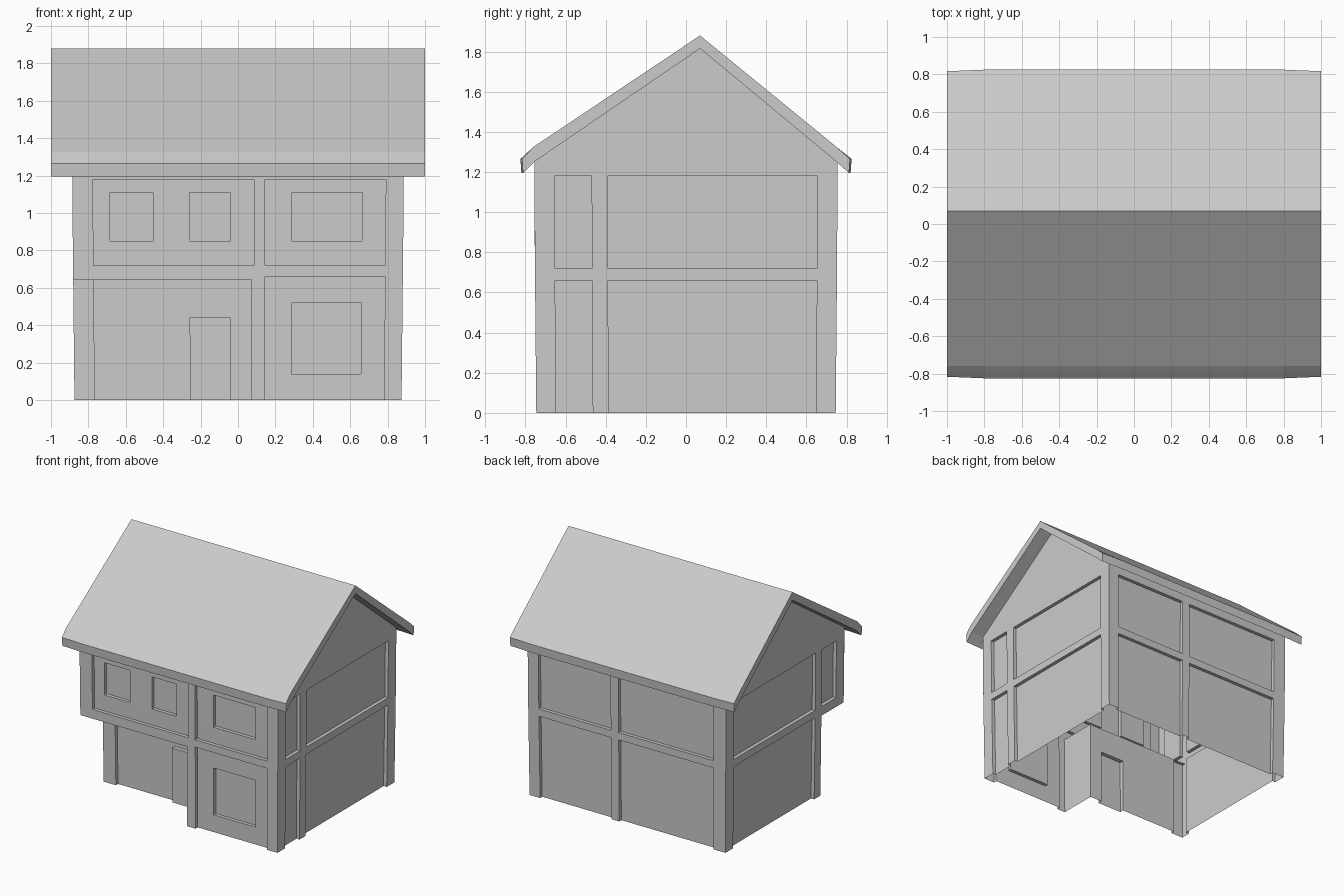
import bpy, bmesh
from mathutils import Vector

if "Cube" in bpy.data.objects:
    bpy.data.objects.remove(bpy.data.objects["Cube"])

X, Y = 0.885, 0.755          # half size of the walls
TOP = 1.255                  # wall height under the eaves
NOTCH_X, NOTCH_Y, NOTCH_Z = 0.07, -0.47, 0.645   # porch recess
D = 0.028                    # inset depth of panels and windows
LOW, HIGH = (0, 0.66), (0.72, 1.18)              # storey panel heights


def finish(name, bm):
    mesh = bpy.data.meshes.new(name)
    bm.to_mesh(mesh)
    bm.free()
    obj = bpy.data.objects.new(name, mesh)
    bpy.context.collection.objects.link(obj)
    return obj


def taper(p):
    # walls lean in very slightly towards the ground
    k = 1 - 0.012 * max(0, 1 - p.z / 1.0)
    return Vector((p.x * k, p.y * k, p.z))


def add_face(bm, pts, facing):
    f = bm.faces.new([bm.verts.new(taper(Vector(p))) for p in pts])
    f.normal_update()
    if f.normal.dot(facing) < 0:
        f.normal_flip()


def wall(name, place, span, rects, hole=None):
    """Sheet wall; rects (u0, u1, v0, v1, depth) step the surface in or out."""
    bm = bmesh.new()
    boxes = rects + ([hole] if hole else [])
    us = sorted({*span[:2], *(u for r in boxes for u in r[:2])})
    vs = sorted({*span[2:], *(v for r in boxes for v in r[2:4])})

    def inside(r, u, v):
        return r[0] < u < r[1] and r[2] < v < r[3]

    def depth(i, j):
        if not (0 <= i < len(us) - 1 and 0 <= j < len(vs) - 1):
            return None
        u, v = (us[i] + us[i + 1]) / 2, (vs[j] + vs[j + 1]) / 2
        if hole and inside(hole, u, v):
            return None
        return round(sum(r[4] for r in rects if inside(r, u, v)), 5)

    at = lambda u, v, d: Vector(place(u, v, d))
    origin = at(0, 0, 0)
    axis_u, axis_v = at(1, 0, 0) - origin, at(0, 1, 0) - origin
    outward = at(0, 0, -1) - origin
    for i in range(len(us) - 1):
        for j in range(len(vs) - 1):
            d = depth(i, j)
            if d is None:
                continue
            a, b, c, e = us[i], us[i + 1], vs[j], vs[j + 1]
            add_face(bm, [at(a, c, d), at(b, c, d), at(b, e, d), at(a, e, d)], outward)
            for n, (p, q), ax in ((depth(i + 1, j), ((b, c), (b, e)), axis_u),
                                  (depth(i, j + 1), ((a, e), (b, e)), axis_v)):
                if n is not None and n != d:
                    add_face(bm, [at(*p, d), at(*q, d), at(*q, n), at(*p, n)],
                             ax if n > d else -ax)
    bmesh.ops.remove_doubles(bm, verts=bm.verts, dist=1e-5)
    return finish(name, bm)


def panels(columns, rows):
    return [(*c, *r, D) for c in columns for r in rows]


# Front wall with framed panels and windows
columns = [(-0.775, 0.085), (0.145, 0.79)]
front = panels(columns, [HIGH]) + panels(columns[1:], [LOW])
front += panels([(-0.685, -0.455), (-0.26, -0.04), (0.29, 0.665)], [(0.85, 1.11)])
front += panels([(0.29, 0.665)], [(0.14, 0.52)])
wall("front_wall", lambda u, v, d: (u, -Y + d, v), (-X, X, 0, TOP), front,
     hole=(-X, NOTCH_X, 0, NOTCH_Z))

# Back wall
wall("back_wall", lambda u, v, d: (u, Y - d, v), (-X, X, 0, TOP),
     panels([(-0.775, 0.075), (0.145, 0.79)], [LOW, HIGH]))

# Side walls, the left one cut away at the porch
side_cols = [(-0.655, -0.47), (-0.39, 0.655)]
wall("right_wall", lambda u, v, d: (X - d, u, v), (-Y, Y, 0, 1.2),
     panels(side_cols, [LOW, HIGH]))
wall("left_wall", lambda u, v, d: (-X + d, u, v), (-Y, Y, 0, 1.2),
     panels(side_cols, [HIGH]) + panels(side_cols[1:], [LOW]),
     hole=(-Y, NOTCH_Y, 0, NOTCH_Z))

# Recessed porch wall with a raised door, plus its side and ceiling
wall("porch_wall", lambda u, v, d: (u, NOTCH_Y + d, v), (-X, NOTCH_X, 0, NOTCH_Z),
     [(-0.775, NOTCH_X, 0, NOTCH_Z, D), (-0.26, -0.04, 0, 0.44, -0.034)])
wall("porch_side", lambda u, v, d: (NOTCH_X + d, u, v),
     (-Y, NOTCH_Y + D, 0, NOTCH_Z), [])
wall("porch_ceiling", lambda u, v, d: (u, v, NOTCH_Z + d),
     (-X, NOTCH_X, -Y, NOTCH_Y + D), [])

# Gable ends
for side, name in ((1, "right_gable"), (-1, "left_gable")):
    bm = bmesh.new()
    outline = [(-Y, 1.2), (Y, 1.2), (Y, TOP), (0.07, 1.82), (-Y, TOP)]
    add_face(bm, [(side * X, y, z) for y, z in outline], Vector((side, 0, 0)))
    finish(name, bm)

# Roof: folded profile lofted along x, eaves drawn in slightly at the ends
profile = [(-0.825, 1.265), (-0.76, 1.325), (0.07, 1.88), (0.75, 1.325), (0.825, 1.265),
           (0.82, 1.195), (0.745, 1.255), (0.07, 1.815), (-0.75, 1.255), (-0.82, 1.195)]
bm = bmesh.new()
rings = []
for x in (-1, -0.8, 0.8, 1):
    k = 0.99 if abs(x) == 1 else 1
    rings.append([bm.verts.new((x, y * k if abs(y) > 0.8 else y, z)) for y, z in profile])
for a, b in zip(rings, rings[1:]):
    for i in range(len(profile)):
        j = (i + 1) % len(profile)
        bm.faces.new((a[i], a[j], b[j], b[i]))
bm.faces.new(rings[0])
bm.faces.new(rings[-1])
bmesh.ops.recalc_face_normals(bm, faces=bm.faces)
finish("roof", bm)
